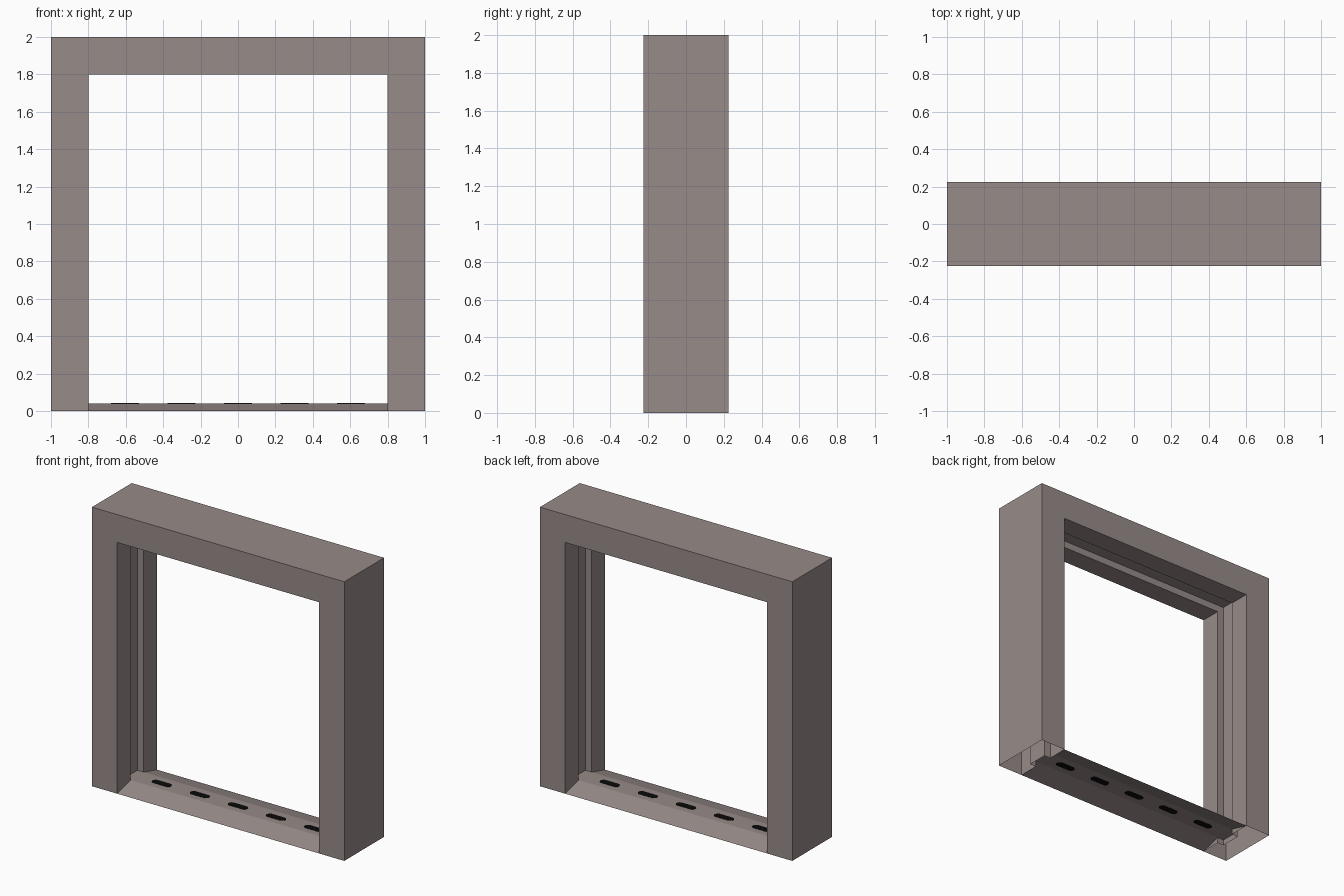
import bpy, bmesh, math

if "Cube" in bpy.data.objects:
    bpy.data.objects.remove(bpy.data.objects["Cube"])


def material(name, rgb):
    m = bpy.data.materials.new(name)
    m.diffuse_color = (*rgb, 1)
    m.use_nodes = True
    m.node_tree.nodes["Principled BSDF"].inputs["Base Color"].default_value = m.diffuse_color
    return m


def finish(name, bm, mat):
    mesh = bpy.data.meshes.new(name)
    bm.to_mesh(mesh)
    bm.free()
    mesh.materials.append(mat)
    ob = bpy.data.objects.new(name, mesh)
    bpy.context.collection.objects.link(ob)
    return ob


stone = material("warm grey", (0.31, 0.26, 0.25))
black = material("black", (0.003, 0.003, 0.003))

HALF, DEPTH, GROOVE, LIFT = 0.8, 0.225, 0.075, 0.04

# Frame: grooved profile (y, distance out from opening) swept up, over and down; open at the feet
profile = [(-DEPTH, 0.2), (-DEPTH, 0), (-GROOVE, 0), (-GROOVE, 0.05),
           (GROOVE, 0.05), (GROOVE, 0), (DEPTH, 0), (DEPTH, 0.2)]
bm = bmesh.new()
rings = []
for side, top in ((-1, False), (-1, True), (1, True), (1, False)):
    rings.append([bm.verts.new((side * (HALF + d), y, 1.8 + d if top else 0))
                  for y, d in profile])
n = len(profile)
for a, b in zip(rings, rings[1:]):
    for i in range(n):
        j = (i + 1) % n
        bm.faces.new((a[i], b[i], b[j], a[j]))
bmesh.ops.recalc_face_normals(bm, faces=bm.faces)
finish("frame", bm, stone)

# Sill: thin sheet with two ramps and a flat that runs into the grooves
bm = bmesh.new()
for y0, z0, y1, z1, w in ((-DEPTH, 0, -GROOVE, LIFT, HALF),
                          (-GROOVE, LIFT, GROOVE, LIFT, HALF + 0.05),
                          (GROOVE, LIFT, DEPTH, 0, HALF)):
    bm.faces.new([bm.verts.new(p) for p in
                  ((-w, y0, z0), (w, y0, z0), (w, y1, z1), (-w, y1, z1))])
finish("sill", bm, stone)

# Drain slots: thin dark rounded plates, seen from above and below
for k in range(-2, 3):
    bm = bmesh.new()
    outline = []
    for end in (1, -1):
        for s in range(7):
            a = -math.pi / 2 + math.pi * s / 6
            outline.append((k * 0.302 + end * (0.05 + 0.025 * math.cos(a)),
                            end * 0.025 * math.sin(a), LIFT - 0.002))
    face = bm.faces.new([bm.verts.new(p) for p in outline])
    ext = bmesh.ops.extrude_face_region(bm, geom=[face], use_keep_orig=True)
    for v in ext["geom"]:
        if isinstance(v, bmesh.types.BMVert):
            v.co.z += 0.004
    bmesh.ops.recalc_face_normals(bm, faces=bm.faces)
    finish(f"drain_slot_{k + 3}", bm, black)
